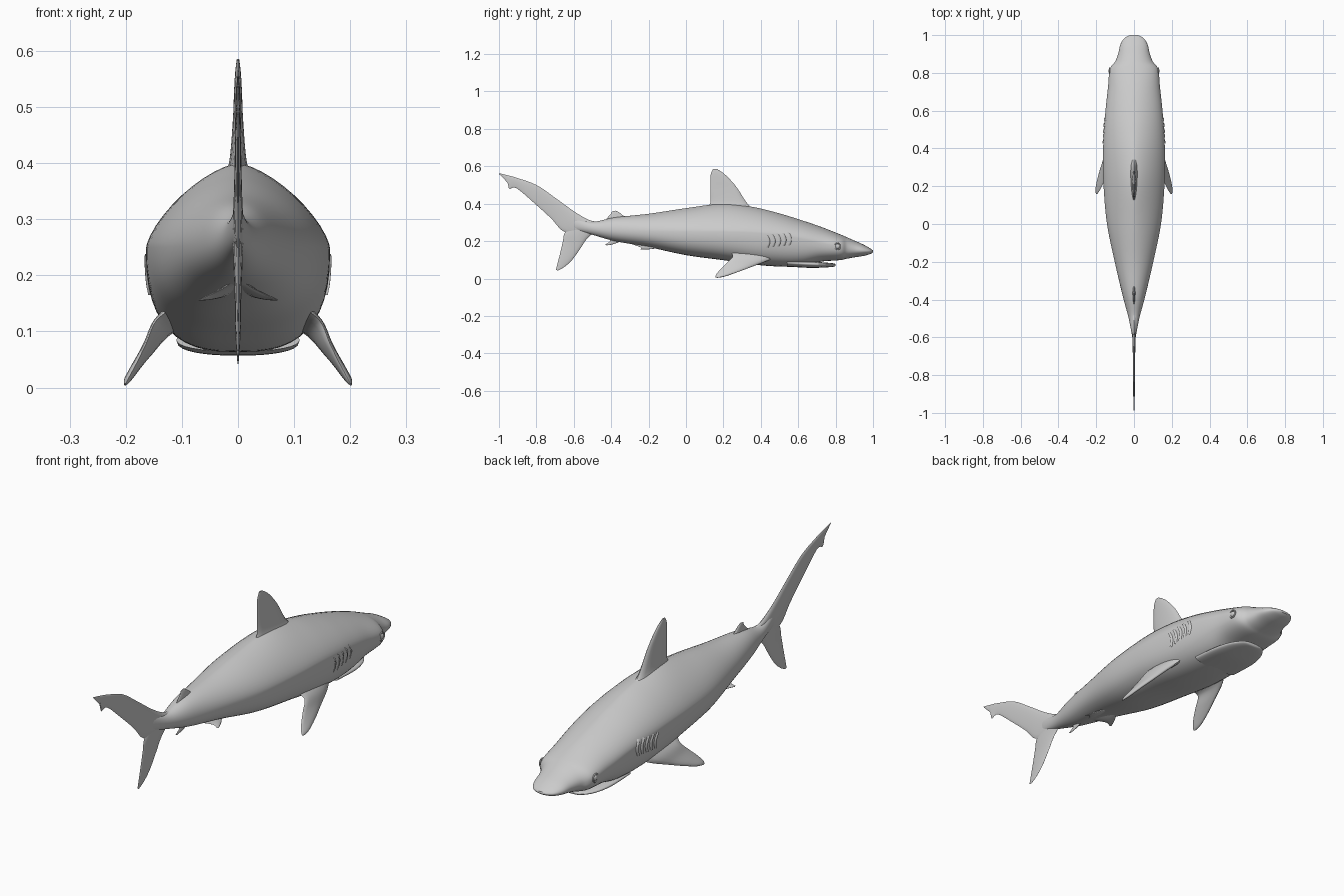
import bpy, bmesh, math
from mathutils import Vector

if "Cube" in bpy.data.objects:
    bpy.data.objects.remove(bpy.data.objects["Cube"])

skin = bpy.data.materials.new("grey skin")
skin.diffuse_color = (0.6, 0.6, 0.6, 1)
skin.use_nodes = True
skin.node_tree.nodes["Principled BSDF"].inputs["Base Color"].default_value = skin.diffuse_color


def smooth_rows(rows, steps):
    """Catmull-Rom interpolation through rows of numbers."""
    out = []
    for i in range(len(rows) - 1):
        a, b = rows[max(i - 1, 0)], rows[i]
        c, d = rows[i + 1], rows[min(i + 2, len(rows) - 1)]
        for k in range(steps):
            t = k / steps
            out.append([0.5 * (2 * q + (r - p) * t + (2 * p - 5 * q + 4 * r - s) * t * t
                               + (3 * q - p - 3 * r + s) * t ** 3)
                        for p, q, r, s in zip(a, b, c, d)])
    out.append(list(rows[-1]))
    return out


def finish(obj, angle=50):
    obj.data.materials.clear()
    obj.data.materials.append(skin)
    bpy.ops.object.select_all(action='DESELECT')
    obj.select_set(True)
    bpy.context.view_layer.objects.active = obj
    bpy.ops.object.shade_smooth_by_angle(angle=math.radians(angle))


def loft(name, rings, angle=50):
    """Skin a list of closed rings and cap both ends."""
    bm = bmesh.new()
    vr = [[bm.verts.new(p) for p in ring] for ring in rings]
    n = len(vr[0])
    for a, b in zip(vr, vr[1:]):
        for i in range(n):
            j = (i + 1) % n
            bm.faces.new((a[i], a[j], b[j], b[i]))
    bm.faces.new(vr[0])
    bm.faces.new(vr[-1][::-1])
    bmesh.ops.recalc_face_normals(bm, faces=bm.faces)
    me = bpy.data.meshes.new(name)
    bm.to_mesh(me)
    bm.free()
    obj = bpy.data.objects.new(name, me)
    bpy.context.collection.objects.link(obj)
    finish(obj, angle)


def section(row, n=48):
    """Body cross-section: pointed roof above, fuller belly below."""
    y, top, bot, w, mid, nt, nb = row
    ring = []
    for i in range(n):
        a = 2 * math.pi * i / n
        c, s = math.cos(a), math.sin(a)
        e, h = (nt, top - mid) if s >= 0 else (nb, mid - bot)
        ring.append((w * math.copysign(abs(c) ** (2 / e), c), y,
                     mid + h * math.copysign(abs(s) ** (2 / e), s)))
    return ring


def fin(name, lead, trail, thick, steps=5, n=16, side=1):
    """Blade between a leading and a trailing edge with half thicknesses."""
    rows = smooth_rows([(*l, *t, h) for l, t, h in zip(lead, trail, thick)], steps)
    mids = [(Vector(r[:3]) + Vector(r[3:6])) / 2 for r in rows]
    rings = []
    for i, r in enumerate(rows):
        l, t = Vector(r[:3]), Vector(r[3:6])
        span = mids[min(i + 1, len(mids) - 1)] - mids[max(i - 1, 0)]
        nor = span.cross(t - l).normalized()
        ring = []
        for k in range(n):
            a = 2 * math.pi * k / n
            u = (1 - math.cos(a)) / 2
            p = l.lerp(t, u) + nor * (max(r[6], 0.0005) * math.sin(a) * (1.25 - 0.5 * u))
            ring.append((p.x * side, p.y, p.z))
        rings.append(ring)
    loft(name, rings, 60)


def flat(points):
    return [(0, y, z) for y, z in points]


# body: y, top, bottom, half width, widest height, upper and lower roundness
body = smooth_rows([
    (1.0, .150, .140, .020, .145, 2, 2),
    (.985, .161, .131, .050, .146, 2, 2),
    (.95, .181, .121, .072, .148, 2, 2),
    (.90, .203, .113, .084, .153, 2, 2.2),
    (.86, .221, .106, .100, .160, 2, 2.4),
    (.82, .238, .098, .128, .172, 1.9, 2.5),
    (.72, .277, .090, .138, .190, 1.8, 2.6),
    (.62, .311, .066, .149, .212, 1.7, 2.6),
    (.50, .348, .064, .159, .232, 1.6, 2.7),
    (.36, .382, .075, .164, .245, 1.5, 2.7),
    (.20, .400, .098, .161, .250, 1.45, 2.6),
    (.00, .376, .125, .143, .250, 1.6, 2.5),
    (-.20, .346, .168, .102, .252, 1.8, 2.3),
    (-.38, .327, .200, .060, .258, 2, 2.1),
    (-.50, .303, .234, .028, .268, 2, 2),
    (-.60, .325, .262, .009, .292, 2, 2),
], 6)
loft("body", [section(r) for r in body])


def surface_x(y, z):
    """Half width of the body at a given place."""
    i = next(k for k in range(len(body) - 1) if body[k + 1][0] <= y)
    a, b = body[i], body[i + 1]
    f = (a[0] - y) / (a[0] - b[0])
    _, top, bot, w, mid, nt, nb = [p + (q - p) * f for p, q in zip(a, b)]
    e, h = (nt, top - mid) if z >= mid else (nb, mid - bot)
    return w * max(0, 1 - (abs(z - mid) / h) ** e) ** (1 / e)


# lower jaw
jaw = smooth_rows([
    (.800, .077, .069, .025, .073, 2, 2),
    (.790, .081, .063, .055, .074, 2.2, 2.2),
    (.740, .086, .059, .088, .075, 2.4, 2.2),
    (.660, .092, .057, .106, .078, 2.4, 2.2),
    (.540, .100, .064, .110, .085, 2.4, 2.2),
], 5)
loft("lower_jaw", [section(r, 32) for r in jaw])

# dorsal fins
fin("dorsal_fin",
    flat([(.37, .365), (.325, .405), (.275, .482), (.235, .530), (.20, .563), (.165, .586)]),
    flat([(.10, .370), (.130, .405), (.130, .470), (.131, .520), (.133, .560), (.145, .586)]),
    [.026, .015, .009, .007, .005, .002])
fin("second_dorsal_fin",
    flat([(-.31, .320), (-.337, .338), (-.36, .355), (-.378, .363)]),
    flat([(-.43, .312), (-.418, .328), (-.402, .345), (-.396, .358)]),
    [.008, .006, .004, .001])

# tail
fin("tail_upper_lobe",
    flat([(-.45, .300), (-.52, .314), (-.60, .360), (-.70, .432), (-.80, .500),
          (-.91, .540), (-.955, .552), (-.97, .556), (-1.0, .563)]),
    flat([(-.47, .260), (-.56, .235), (-.655, .252), (-.72, .320), (-.81, .402),
          (-.905, .482), (-.945, .480), (-.953, .510), (-.998, .557)]),
    [.014, .011, .008, .006, .005, .004, .003, .002, .001])
fin("tail_lower_lobe",
    flat([(-.48, .255), (-.53, .212), (-.565, .160), (-.61, .098), (-.65, .062), (-.685, .042)]),
    flat([(-.60, .300), (-.648, .245), (-.658, .200), (-.673, .135), (-.687, .080), (-.695, .047)]),
    [.009, .008, .006, .005, .003, .001])

# anal fin
fin("anal_fin",
    flat([(-.33, .210), (-.365, .192), (-.395, .182), (-.425, .177)]),
    flat([(-.42, .222), (-.405, .203), (-.415, .192), (-.432, .182)]),
    [.006, .005, .003, .001])

for side, tag in ((1, "right"), (-1, "left")):
    # pectoral fin, sweeping down and back
    fin(tag + "_pectoral_fin",
        [(.095, .50, .130), (.130, .435, .095), (.158, .350, .062), (.182, .275, .034),
         (.198, .210, .012), (.202, .170, .004)],
        [(.105, .22, .150), (.145, .250, .120), (.163, .215, .080), (.180, .180, .045),
         (.194, .160, .019), (.200, .158, .007)],
        [.022, .014, .010, .008, .006, .002], side=side)

    # pelvic fin
    fin(tag + "_pelvic_fin",
        [(.010, -.11, .172), (.032, -.155, .163), (.055, -.195, .158), (.071, -.235, .156)],
        [(.010, -.30, .188), (.028, -.265, .176), (.050, -.240, .165), (.069, -.243, .157)],
        [.009, .006, .004, .001], side=side)

    # gill flaps
    for g in range(5):
        y0 = .432 + g * .029
        zs = [.165 + g * .003 + k * .014 for k in range(6)]
        ys = [y0 + .012 * math.sin(k / 5 * math.pi) - k * .001 for k in range(6)]
        fin(f"{tag}_gill_flap_{g + 1}",
            [(surface_x(y + .008, z) - .001, y + .008, z) for y, z in zip(ys, zs)],
            [(surface_x(y - .004, z) + .004, y - .004, z) for y, z in zip(ys, zs)],
            [.0005, .002, .002, .002, .002, .0005], 2, 8, side)

    # eye with a thin lid ridge
    x = surface_x(.81, .172)
    bpy.ops.mesh.primitive_uv_sphere_add(segments=20, ring_count=12, radius=1,
                                         location=(side * (x - .002), .81, .172))
    eye = bpy.context.object
    eye.name = tag + "_eye"
    eye.scale = (.007, .013, .012)
    finish(eye)
    bpy.ops.mesh.primitive_torus_add(major_radius=.017, minor_radius=.003,
                                     major_segments=24, minor_segments=8,
                                     location=(side * (x - .001), .81, .172),
                                     rotation=(0, math.pi / 2, 0))
    lid = bpy.context.object
    lid.name = tag + "_eyelid"
    finish(lid)
